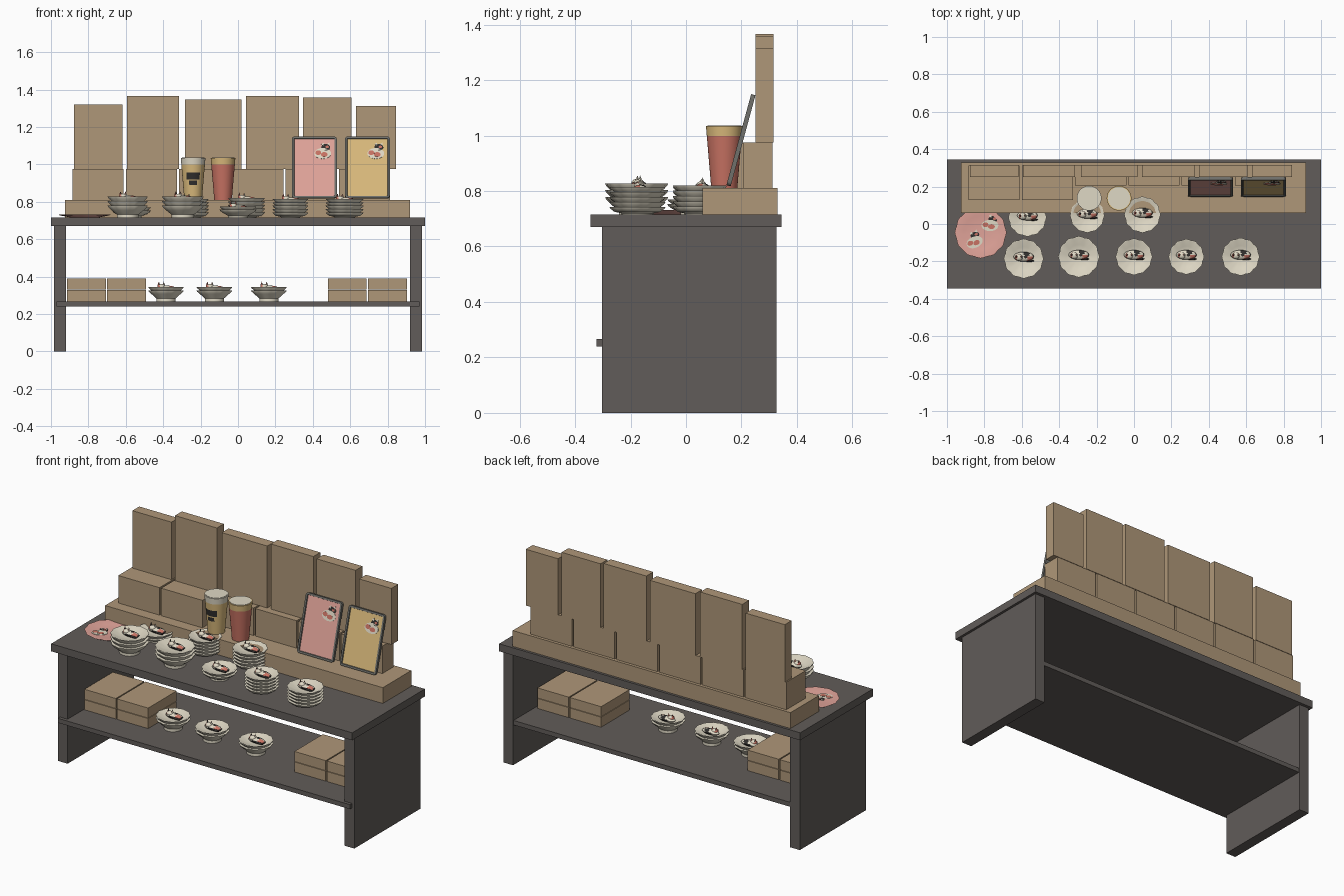
import bpy, bmesh, math
from mathutils import Matrix, Vector

old = bpy.data.objects.get("Cube")
if old:
    bpy.data.objects.remove(old)


def material(name, rgb):
    m = bpy.data.materials.new(name)
    m.use_nodes = True
    col = (*rgb, 1)
    m.diffuse_color = col
    m.node_tree.nodes["Principled BSDF"].inputs["Base Color"].default_value = col
    return m


TAN = material("cardboard tan", (0.43, 0.31, 0.19))
DARK = material("table charcoal", (0.12, 0.107, 0.1))
PINK = material("soft pink", (0.75, 0.37, 0.32))
YELLOW = material("warm yellow", (0.70, 0.49, 0.2))
RED = material("coral red", (0.58, 0.17, 0.125))
CREAM = material("porcelain cream", (0.74, 0.69, 0.56))
BLACK = material("ink black", (0.03, 0.028, 0.026))
GREY = material("tray grey", (0.16, 0.16, 0.145))


def finish(name, bm, mats, smooth=False):
    me = bpy.data.meshes.new(name)
    bm.to_mesh(me)
    bm.free()
    for m in mats:
        me.materials.append(m)
    ob = bpy.data.objects.new(name, me)
    bpy.context.collection.objects.link(ob)
    if smooth:
        bpy.ops.object.select_all(action='DESELECT')
        ob.select_set(True)
        bpy.context.view_layer.objects.active = ob
        bpy.ops.object.shade_smooth_by_angle(angle=math.radians(35))
    return ob


def box(name, x, y, z, mat):
    """Box from (min, max) pairs."""
    bm = bmesh.new()
    size = [b - a for a, b in (x, y, z)]
    mid = [(a + b) / 2 for a, b in (x, y, z)]
    bmesh.ops.create_cube(bm, size=1, matrix=Matrix.Translation(mid) @ Matrix.Diagonal((*size, 1)))
    return finish(name, bm, [mat])


def lathe(name, profile, pos, mats, rule=None, ripple=0.0, seg=48):
    """Turned shape; ripple scallops the outer wall."""
    bm = bmesh.new()
    rmax = max(r for r, _ in profile)
    rings = []
    for r, z in profile:
        wave = ripple * (r / rmax) ** 4
        ring = []
        for i in range(seg):
            a = math.tau * i / seg
            q = r * (1 + wave * math.cos(a * seg / 4))
            ring.append(bm.verts.new((q * math.cos(a), q * math.sin(a), z)))
        rings.append(ring)
    for lo, hi in zip(rings, rings[1:]):
        for i in range(seg):
            j = (i + 1) % seg
            bm.faces.new((lo[i], lo[j], hi[j], hi[i]))
    bm.faces.new(rings[0][::-1])
    bm.faces.new(rings[-1])
    if rule:
        for f in bm.faces:
            f.material_index = rule(f.calc_center_median())
    ob = finish(name, bm, mats, True)
    ob.location = pos
    return ob


def paint_new(bm, start, index):
    bm.faces.ensure_lookup_table()
    for f in bm.faces[start:]:
        f.material_index = index


def cat(name, pos):
    """Small calico cat lying along x, with head, ears and tail."""
    bm = bmesh.new()

    def ball(c, s):
        start = len(bm.faces)
        bmesh.ops.create_uvsphere(bm, u_segments=16, v_segments=8, radius=1,
                                  matrix=Matrix.Translation(c) @ Matrix.Diagonal((*s, 1)))
        bm.faces.ensure_lookup_table()
        return bm.faces[start:]

    for f in ball((0, 0, 0.004), (0.055, 0.026, 0.016)):
        c = f.calc_center_median()
        if abs(c.y) > 0.021 or c.x > 0.044:
            f.material_index = 1
        elif 0.004 < c.x < 0.028 and c.y > -0.006:
            f.material_index = 1
        elif 0.02 < c.x and c.y < 0:
            f.material_index = 2
    for f in ball((-0.025, -0.004, 0.014), (0.021, 0.018, 0.014)):
        if f.calc_center_median().x < -0.035:
            f.material_index = 2
    for f in ball((0.03, -0.022, 0.002), (0.026, 0.006, 0.006)):
        f.material_index = 1
    for side, index in ((-1, 1), (1, 2)):
        start = len(bm.faces)
        bmesh.ops.create_cone(bm, cap_ends=True, segments=4, radius1=0.008, radius2=0, depth=0.02,
                              matrix=Matrix.Translation((-0.025 + side * 0.013, 0, 0.031)))
        paint_new(bm, start, index)
    ob = finish(name, bm, [CREAM, BLACK, RED], True)
    ob.location = pos


def cat_print(name, matrix):
    """Thin painted cat emblem in the local xy plane."""
    bm = bmesh.new()
    spots = ((0, -0.008, 0.045, 0.03, 0, 0), (0.016, 0.026, 0.024, 0.018, 0, 0),
             (0.008, -0.014, 0.018, 0.013, 1, 1), (-0.024, -0.004, 0.016, 0.013, 2, 1),
             (0.024, 0.028, 0.009, 0.007, 2, 1))
    for x, y, sx, sy, index, layer in spots:
        start = len(bm.faces)
        m = Matrix.Translation((x, y, 0.001 + 0.001 * layer)) @ Matrix.Diagonal((sx, sy, 1, 1))
        bmesh.ops.create_cone(bm, cap_ends=True, segments=24, radius1=1, radius2=1, depth=0.002, matrix=m)
        paint_new(bm, start, index)
    for x in (0.002, 0.03):
        m = Matrix.Translation((x, 0.043, 0.001)) @ Matrix.Rotation(math.pi / 2, 4, 'Z')
        bmesh.ops.create_cone(bm, cap_ends=True, segments=3, radius1=0.01, radius2=0.01, depth=0.002, matrix=m)
    finish(name, bm, [CREAM, BLACK, RED]).matrix_world = matrix


def bowl(name, x, y, z, r, h, tiers, foot):
    """Scalloped bowl or stack: a foot, then nested rims."""
    pts = [(r * 0.55, 0), (r * 0.55, foot * 0.4)]
    step = (h - foot) / tiers
    for i in range(tiers):
        b = foot + i * step
        pts += [(r * 0.83, b), (r * 0.97, b + step * 0.65), (r, b + step)]
    pts += [(r * 0.93, h), (r * 0.6, h - 0.02), (0.01, h - 0.022)]
    lathe(name, pts, (x, y, z), [CREAM], ripple=0.025)
    cat(name + "_cat", (x, y + 0.01, z + h - 0.012))


# Table
TOP, SHELF, STEP = 0.715, 0.267, 0.81
box("table_top", (-1, 1), (-0.345, 0.345), (0.67, TOP), DARK)
box("lower_shelf", (-0.97, 0.97), (-0.323, 0.322), (0.24, SHELF), DARK)
for side, x in (("right", (-0.985, -0.92)), ("left", (0.92, 0.985))):
    box(side + "_side_panel", x, (-0.303, 0.327), (0, 0.67), DARK)

# Display step and the two rows of boxes on it
box("display_step", (-0.925, 0.92), (0.06, 0.33), (TOP, STEP), TAN)
for i in range(6):
    x = -0.885 + i * 0.285
    box(f"low_box_{i + 1}", (x, x + 0.274), (0.128 if i < 2 else 0.207, 0.312), (STEP, 0.975), TAN)
tall = ((-0.877, -0.617, 1.32), (-0.594, -0.315, 1.366), (-0.283, 0.019, 1.347),
        (0.043, 0.326, 1.366), (0.347, 0.606, 1.358), (0.63, 0.844, 1.313))
for i, (a, b, top) in enumerate(tall):
    box(f"tall_box_{i + 1}", (a, b), (0.25, 0.315), (0.975, top), TAN)

# Boxes on the lower shelf
for i, x in enumerate((-0.915, -0.7, 0.48, 0.695)):
    for j in range(2):
        z = SHELF + j * 0.063
        box(f"shelf_box_{i + 1}_{j + 1}", (x, x + 0.208), (-0.15, 0.12), (z, z + 0.06), TAN)

# Bowls and plate stacks
for i, x in enumerate((-0.385, -0.126, 0.165)):
    bowl(f"shelf_bowl_{i + 1}", x, -0.065, SHELF, 0.093, 0.077, 2, 0.04)
bowl("front_bowl_1", -0.59, -0.185, TOP, 0.104, 0.112, 3, 0.04)
bowl("front_bowl_2", -0.295, -0.175, TOP, 0.108, 0.112, 3, 0.04)
bowl("front_bowl_3", 0.0, -0.175, TOP, 0.096, 0.06, 2, 0.025)
bowl("front_stack_1", 0.28, -0.175, TOP, 0.093, 0.1, 5, 0.01)
bowl("front_stack_2", 0.57, -0.175, TOP, 0.099, 0.1, 5, 0.01)
bowl("rear_bowl", -0.57, 0.035, TOP, 0.1, 0.055, 2, 0.02)
bowl("rear_stack_1", -0.25, 0.045, TOP, 0.09, 0.1, 5, 0.01)
bowl("rear_stack_2", 0.045, 0.05, TOP, 0.095, 0.105, 5, 0.01)

# Pink plate with two painted cats
lathe("pink_plate", [(0.07, 0), (0.13, 0.012), (0.136, 0.016), (0.128, 0.017), (0.09, 0.008), (0.01, 0.008)],
      (-0.82, -0.045, TOP), [PINK], ripple=0.02)
cat_print("plate_cat_1", Matrix.Translation((-0.77, 0.0, TOP + 0.011)))
cat_print("plate_cat_2", Matrix.Translation((-0.855, -0.09, TOP + 0.011)) @ Matrix.Rotation(0.4, 4, 'Z'))


# Cups with a coloured rim band and a dark label patch
def cup_rule(label):
    def rule(c):
        angle = abs(math.atan2(c.x, -c.y))
        if c.z > 0.188:
            return 1
        if label and (0.11 < c.z < 0.147 and angle < 0.68 or 0.08 < c.z < 0.103 and angle < 0.4):
            return 2
        return 0
    return rule


for name, x, mats, label in (("yellow_cup", -0.24, [YELLOW, CREAM, BLACK], True),
                             ("red_cup", -0.08, [RED, YELLOW, BLACK], False)):
    heights = (0, 0.08, 0.103, 0.11, 0.147, 0.188, 0.224)
    wall = [(0.047 + 0.019 * z / 0.224, z) for z in heights]
    lathe(name, wall, (x, 0.138, STEP), mats, cup_rule(label))
    lathe(name + "_lid", [(0.06, 0), (0.06, 0.003), (0.01, 0.003)], (x, 0.138, STEP + 0.223), [CREAM])

# Leaning trays: rounded slab with a recessed coloured face
lean = Matrix.Rotation(math.pi / 2 - 0.266, 4, 'X')
for name, x, mat in (("pink_tray", 0.408, PINK), ("yellow_tray", 0.692, YELLOW)):
    bm = bmesh.new()
    bmesh.ops.create_cube(bm, size=1, matrix=Matrix.Diagonal((0.24, 0.34, 0.016, 1)))
    corners = [e for e in bm.edges if abs((e.verts[0].co - e.verts[1].co).z) > 0.01]
    bmesh.ops.bevel(bm, geom=corners, offset=0.015, segments=4, affect='EDGES', profile=0.5)
    bm.normal_update()
    front = max(bm.faces, key=lambda f: f.normal.z * f.calc_area())
    bmesh.ops.inset_region(bm, faces=[front], thickness=0.011)
    bmesh.ops.inset_region(bm, faces=[front], thickness=0.002, depth=-0.006)
    front.material_index = 1
    place = Matrix.Translation((x, 0.198, 0.983)) @ lean
    finish(name, bm, [GREY, mat]).matrix_world = place
    cat_print(name + "_cat", place @ Matrix.Translation((0.045, 0.085, 0.0025)))
